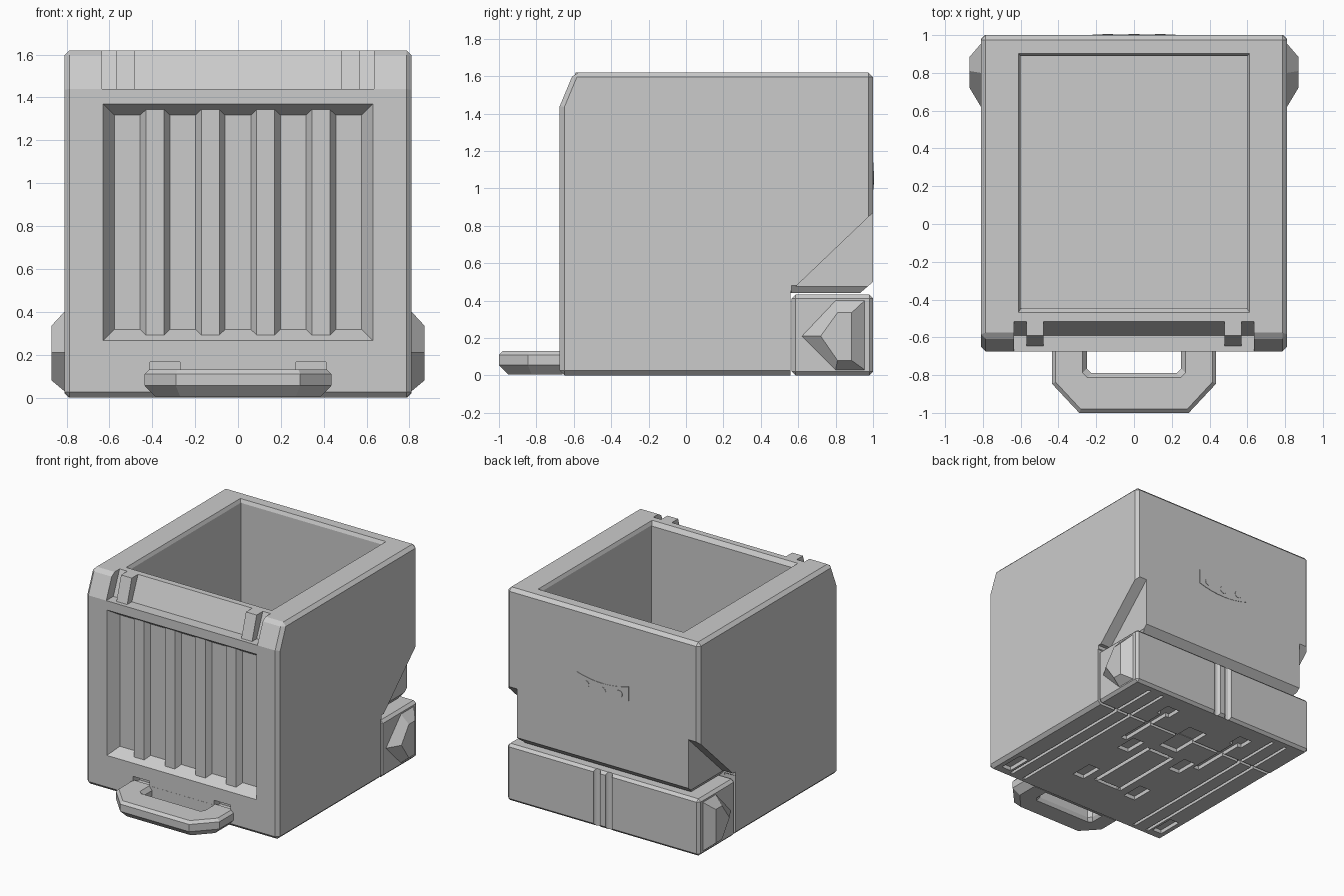
import bpy, bmesh, math

if "Cube" in bpy.data.objects:
    bpy.data.objects.remove(bpy.data.objects["Cube"])

grey = bpy.data.materials.new("plain grey")
grey.diffuse_color = (0.6, 0.6, 0.6, 1)
grey.use_nodes = True
grey.node_tree.nodes["Principled BSDF"].inputs["Base Color"].default_value = grey.diffuse_color


def loft(name, rings):
    """Closed solid through rings of equal point count."""
    bm = bmesh.new()
    vs = [[bm.verts.new(p) for p in r] for r in rings]
    n = len(rings[0])
    for a, b in zip(vs, vs[1:]):
        for i in range(n):
            bm.faces.new((a[i], a[(i + 1) % n], b[(i + 1) % n], b[i]))
    bm.faces.new(vs[0][::-1])
    bm.faces.new(vs[-1])
    bmesh.ops.recalc_face_normals(bm, faces=bm.faces)
    me = bpy.data.meshes.new(name)
    bm.to_mesh(me)
    bm.free()
    me.materials.append(grey)
    ob = bpy.data.objects.new(name, me)
    bpy.context.collection.objects.link(ob)
    return ob


def rect(x0, x1, y0, y1, z):
    return [(x0, y0, z), (x1, y0, z), (x1, y1, z), (x0, y1, z)]


def box(name, x0, x1, y0, y1, z0, z1):
    return loft(name, [rect(x0, x1, y0, y1, z0), rect(x0, x1, y0, y1, z1)])


def prism_x(name, x0, x1, prof):
    return loft(name, [[(x, y, z) for y, z in prof] for x in (x0, x1)])


def apply(ob, mod):
    bpy.context.view_layer.objects.active = ob
    bpy.ops.object.modifier_apply(modifier=mod.name)


def bevel(ob, width):
    m = ob.modifiers.new("bevel", 'BEVEL')
    m.width, m.segments = width, 1
    m.limit_method, m.angle_limit = 'ANGLE', math.radians(30)
    apply(ob, m)


def cut(ob, cutter, keep=False):
    m = ob.modifiers.new("cut", 'BOOLEAN')
    m.operation, m.solver, m.object = 'DIFFERENCE', 'EXACT', cutter
    apply(ob, m)
    if not keep:
        bpy.data.objects.remove(cutter)


# main body with the sloped front top edge
body = prism_x("body", -0.81, 0.81, [(-0.675, 0), (1, 0), (1, 1.62), (-0.6, 1.62), (-0.675, 1.44)])
bevel(body, 0.025)

# open compartment with chamfered rim
cut(body, box("compartment", -0.6, 0.6, -0.445, 0.89, 0.46, 1.7))
cut(body, loft("rim_chamfer", [rect(-0.59, 0.59, -0.435, 0.88, 1.575),
                               rect(-0.62, 0.62, -0.48, 0.91, 1.635)]))

# recessed front panel with sloping sides
def frame(y):
    k = (y + 0.675) / 0.08 * 0.053
    return [(-0.63 + k, y, 0.265 + k), (0.63 - k, y, 0.265 + k),
            (0.63 - k, y, 1.37 - k), (-0.63 + k, y, 1.37 - k)]
cut(body, loft("panel_recess", [frame(-0.70), frame(-0.595)]))

# front ribs
for i in range(4):
    c = -0.387 + 0.258 * i
    loft("front_rib", [[(c - w, y, z0), (c + w, y, z0), (c + w, y, z1), (c - w, y, z1)]
                       for w, y, z0, z1 in ((0.07, -0.594, 0.316, 1.319),
                                            (0.042, -0.635, 0.29, 1.345))])

# ledge along the front top edge, with two clips
cut(body, prism_x("ledge", -0.635, 0.635,
                  [(-0.515, 1.62), (-0.59, 1.44), (-0.8, 1.44), (-0.8, 1.7), (-0.515, 1.7)]))
for s in (-1, 1):
    prism_x("clip", s * 0.48, s * 0.57, [(-0.5, 1.62), (-0.59, 1.62), (-0.645, 1.44), (-0.5, 1.44)])

# rear opening for the drawer, and angled side cutaways
cut(body, prism_x("drawer_opening", -1, 1,
                  [(0.56, -0.1), (0.56, 0.44), (0.93, 0.44), (1, 0.5), (1.1, 0.5), (1.1, -0.1)]))
for s in (-1, 1):
    cut(body, prism_x("side_cutaway", s * 0.72, s * 1.0,
                      [(0.56, 0.3), (0.56, 0.45), (1.1, 0.966), (1.1, 0.3)]))
    cut(body, loft("side_undercut", [[(s * x, y, z) for x, z in
                   ((0.69, 0.435), (0.725, 0.482), (0.9, 0.482), (0.9, 0.4), (0.69, 0.4))]
                   for y in (0.565, 1.1)]))

# slots where the handle arms enter the body
for s in (-1, 1):
    cut(body, box("arm_slot", s * 0.27, s * 0.41, -0.8, -0.6, 0.11, 0.165))

# rear drawer with two upright grooves
drawer = box("drawer", -0.81, 0.81, 0.565, 1.0, 0, 0.432)
bevel(drawer, 0.02)
for s in (-1, 1):
    cut(drawer, loft("groove", [[(s * 0.05 + 0.03 * math.cos(a * math.pi / 6),
                                  1.005 + 0.03 * math.sin(a * math.pi / 6), z)
                                 for a in range(12)] for z in (-0.1, 0.6)]))

# faceted side grips on the drawer
big = [(0.62, 0.21), (0.80, 0.40), (0.955, 0.40), (0.955, 0.03), (0.80, 0.03)]
small = [(0.72, 0.21), (0.81, 0.335), (0.885, 0.335), (0.885, 0.08), (0.81, 0.08)]
for s in (-1, 1):
    loft("side_grip", [[(s * x, y, z) for y, z in p] for x, p in ((0.8, big), (0.81, big), (0.87, small))])

# underside: slots, pockets and rails, each (x, y, half width, half length)
pockets = [(0, 0.55, 0.08, 0.17)]
for s in (-1, 1):
    pockets += [(s * 0.52, 0.16, 0.012, 0.78), (s * 0.64, 0.16, 0.012, 0.78),
                (s * 0.34, 0.56, 0.025, 0.27), (s * 0.34, 0.79, 0.055, 0.06),
                (s * 0.24, 0.25, 0.05, 0.09), (s * 0.24, -0.25, 0.05, 0.09),
                (s * 0.71, -0.49, 0.04, 0.10),
                (s * 0.11, 0, 0.015, 0.30)]
pockets += [(0, 0.29, 0.094, 0.015), (0, -0.29, 0.094, 0.015)]
for x, y, w, h in pockets:
    c = box("pocket", x - w, x + w, y - h, y + h, -0.05, 0.03)
    if y + h > 0.56:
        cut(drawer, c, keep=True)
    cut(body, c)

# carrying handle: chamfered loop at the front bottom
def handle_ring(o, z):
    half = [(0.435 - o, -0.66), (0.435 - o, -0.845 + o * 0.4), (0.29 - o * 0.4, -1 + o)]
    return [(x, y, z) for x, y in half] + [(-x, y, z) for x, y in half[::-1]]
handle = loft("handle", [handle_ring(o, z) for o, z in
                         ((0.05, 0.004), (0, 0.055), (0, 0.11), (0.02, 0.13))])

def hole_ring(o, z):
    half = [(0.25 + o, -0.676), (0.25 + o, -0.765 - o), (0.225 + o, -0.79 - o)]
    return [(x, y, z) for x, y in half] + [(-x, y, z) for x, y in half[::-1]]
cut(handle, loft("handle_hole", [hole_ring(o, z) for o, z in
                                 ((0.03, -0.02), (0, 0.03), (0, 0.1), (0.03, 0.14))]))

# thin curved plate with three studs on the back
def arc(x):
    return 1.05 + 0.7 * x * x
xs = [-0.22 + 0.055 * i for i in range(9)]
strip = [(x, arc(x) + 0.055) for x in xs] + [(x, arc(x) - 0.055) for x in xs[::-1]]
loft("back_plate", [[(x, y, z) for x, z in strip] for y in (0.998, 1.003)])
for x in (-0.14, 0, 0.14):
    loft("back_stud", [[(x + 0.028 * math.cos(a * math.pi / 8), y,
                         arc(x) + 0.028 * math.sin(a * math.pi / 8)) for a in range(16)]
                       for y in (1.0, 1.006)])
